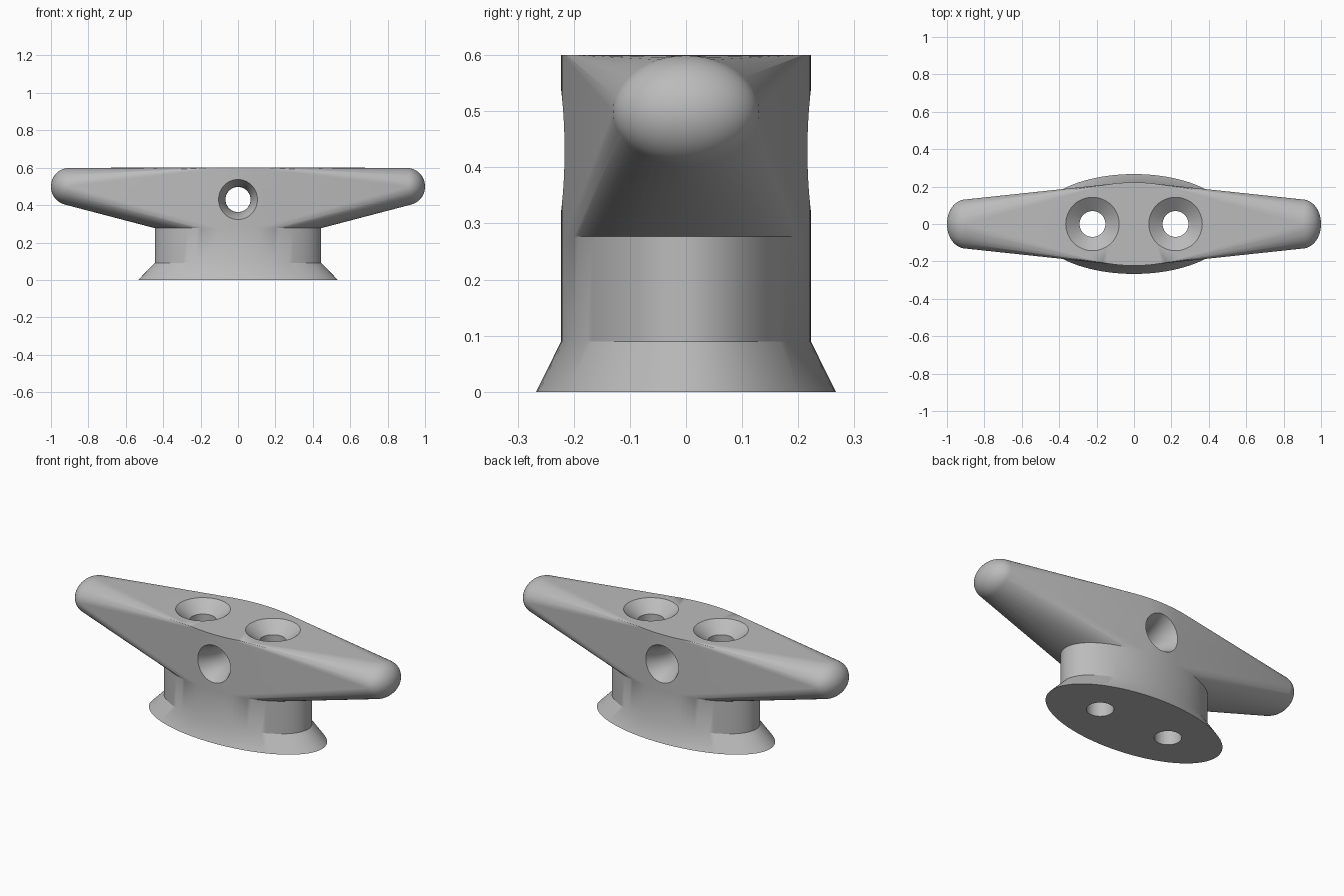
import bpy, bmesh
from math import sin, cos, pi
from mathutils import Matrix

cube = bpy.data.objects.get("Cube")
if cube:
    bpy.data.objects.remove(cube, do_unlink=True)

SEG = 96
RX, RY = 0.445, 0.2225           # column ellipse
BODY_Z, TOP_Z, FLARE_Z = 0.277, 0.6, 0.09

grey = bpy.data.materials.new("grey_metal")
grey.use_nodes = True
grey.diffuse_color = (0.5, 0.5, 0.5, 1)
grey.node_tree.nodes["Principled BSDF"].inputs["Base Color"].default_value = (0.5, 0.5, 0.5, 1)


def make_object(name, bm):
    bmesh.ops.recalc_face_normals(bm, faces=bm.faces)
    mesh = bpy.data.meshes.new(name)
    bm.to_mesh(mesh)
    bm.free()
    mesh.materials.append(grey)
    obj = bpy.data.objects.new(name, mesh)
    bpy.context.collection.objects.link(obj)
    return obj


def lathe(name, profile, matrix):
    """Closed solid of revolution about z from (radius, height) pairs."""
    bm = bmesh.new()
    rings = [[bm.verts.new((r * cos(2 * pi * i / 48), r * sin(2 * pi * i / 48), z))
              for i in range(48)] for r, z in profile]
    for a, b in zip(rings, rings[1:]):
        for i in range(48):
            j = (i + 1) % 48
            bm.faces.new((a[i], a[j], b[j], b[i]))
    bm.faces.new(rings[0])
    bm.faces.new(rings[-1])
    bm.transform(matrix)
    obj = make_object(name, bm)
    obj.hide_render = True
    return obj


# Body: hull around an oval core and two rounded horn tips
bm = bmesh.new()
for z in (BODY_Z, TOP_Z):
    for i in range(SEG):
        a = 2 * pi * i / SEG
        bm.verts.new((RX * cos(a), RY * sin(a), z))
for side in (-1, 1):
    tip = (Matrix.Translation((side * 0.9, 0, 0.4995))
           @ Matrix.Diagonal((0.1, 0.131, 0.1, 1)))
    bmesh.ops.create_uvsphere(bm, u_segments=48, v_segments=24, radius=1, matrix=tip)
hull = bmesh.ops.convex_hull(bm, input=bm.verts)
inner = {g for g in hull["geom_interior"] + hull["geom_unused"]
         if isinstance(g, bmesh.types.BMVert)}
bmesh.ops.delete(bm, geom=list(inner), context="VERTS")
hull_faces = {g for g in hull["geom"] if g.is_valid and isinstance(g, bmesh.types.BMFace)}
bmesh.ops.delete(bm, geom=[f for f in bm.faces if f not in hull_faces], context="FACES_ONLY")

# Column and flared foot: pull the underside rim downwards
under = [f for f in bm.faces if all(abs(v.co.z - BODY_Z) < 1e-4 for v in f.verts)]
bmesh.ops.delete(bm, geom=under, context="FACES")
rim = [e for e in bm.edges if e.is_boundary]
for z, scale in ((FLARE_Z, 1), (0, 1.2)):
    new = bmesh.ops.extrude_edge_only(bm, edges=rim)["geom"]
    rim = [g for g in new if isinstance(g, bmesh.types.BMEdge)]
    for v in {v for e in rim for v in e.verts}:
        v.co = (v.co.x * scale, v.co.y * scale, z)
bmesh.ops.contextual_create(bm, geom=rim)
cleat = make_object("cleat_body", bm)

# Cutters: two countersunk bolt holes and one flared rope hole
bolt = [(0.069, -0.1), (0.069, TOP_Z - 0.06), (0.143, TOP_Z), (0.143, TOP_Z + 0.1)]
flare = [(0.067 + 0.04 * max(0, abs(t) - 0.35) ** 2 / 0.4225, t * 0.2225)
         for t in (i / 10 for i in range(-12, 13))]
cutters = [lathe("bolt_hole_cutter", bolt, Matrix.Translation((x, 0, 0)))
           for x in (-0.222, 0.222)]
cutters.append(lathe("rope_hole_cutter", flare,
                     Matrix.Translation((0, 0, 0.43)) @ Matrix.Rotation(pi / 2, 4, "X")))

bpy.ops.object.select_all(action="DESELECT")
cleat.select_set(True)
bpy.context.view_layer.objects.active = cleat
for cutter in cutters:
    mod = cleat.modifiers.new(cutter.name, "BOOLEAN")
    mod.operation = "DIFFERENCE"
    mod.solver = "EXACT"
    mod.object = cutter
    bpy.ops.object.modifier_apply(modifier=mod.name)
    bpy.data.objects.remove(cutter, do_unlink=True)

bpy.ops.object.shade_smooth_by_angle(angle=pi / 6)
